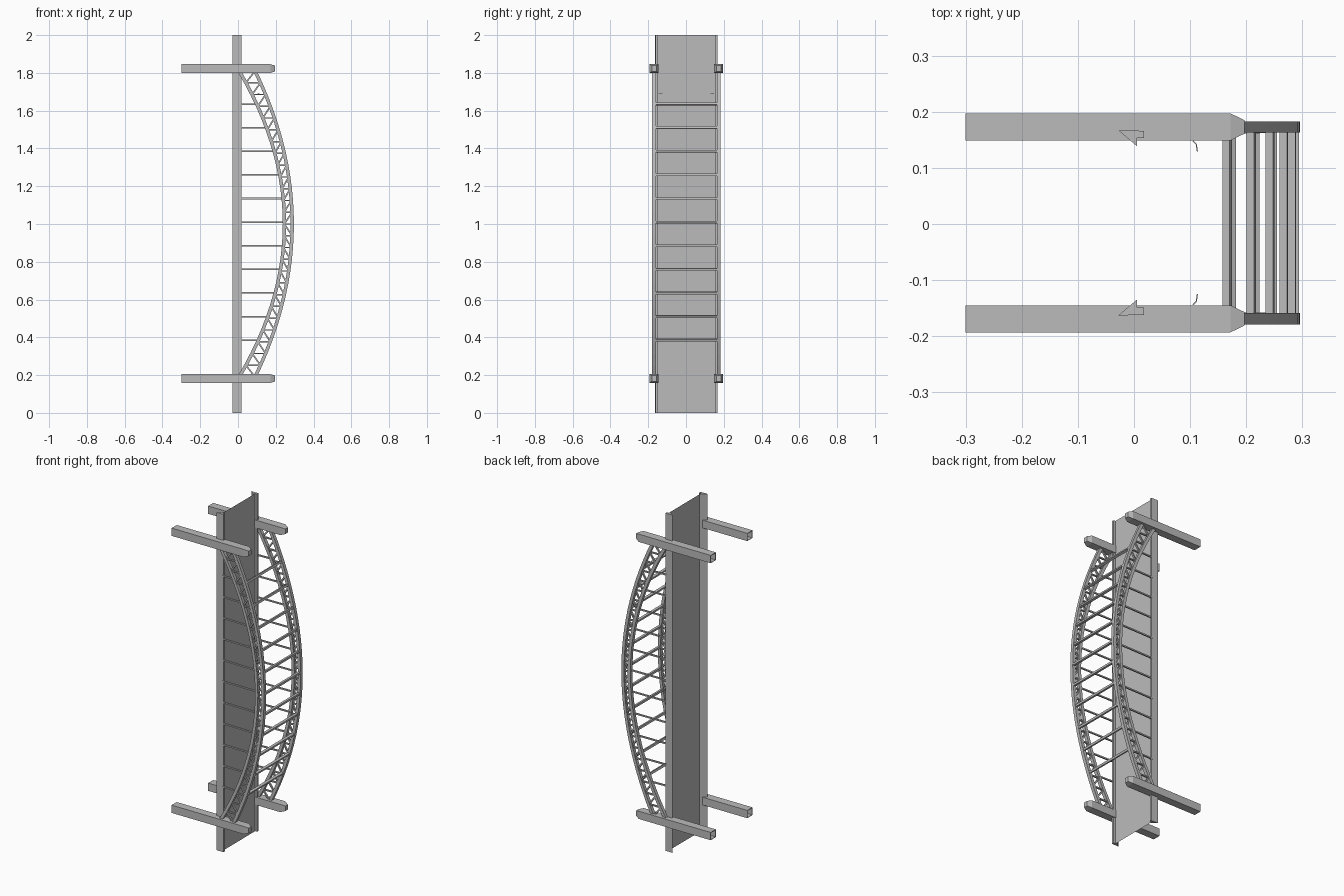
import bpy, bmesh
from mathutils import Vector

cube = bpy.data.objects.get("Cube")
if cube:
    bpy.data.objects.remove(cube)

grey = bpy.data.materials.new("steel_grey")
COLOUR = (0.5, 0.5, 0.5, 1)
grey.diffuse_color = COLOUR
grey.use_nodes = True
grey.node_tree.nodes["Principled BSDF"].inputs["Base Color"].default_value = COLOUR

MID_Y = 0.002      # centre line of the deck
TRUSS_Y = 0.171    # distance of each arch from the centre line
SIDES = (("right", -1), ("left", 1))


def finish(name, bm):
    bmesh.ops.recalc_face_normals(bm, faces=bm.faces)
    mesh = bpy.data.meshes.new(name)
    bm.to_mesh(mesh)
    bm.free()
    mesh.materials.append(grey)
    obj = bpy.data.objects.new(name, mesh)
    bpy.context.collection.objects.link(obj)
    return obj


def loft(bm, rings, caps=(True, True)):
    """Skin a row of closed rings of points."""
    loops = [[bm.verts.new(p) for p in ring] for ring in rings]
    n = len(loops[0])
    for a, b in zip(loops, loops[1:]):
        for i in range(n):
            j = (i + 1) % n
            bm.faces.new((a[i], a[j], b[j], b[i]))
    for loop, cap in zip((loops[0], loops[-1]), caps):
        if cap:
            bm.faces.new(loop)


def square(centre, u, v):
    return [centre + u + v, centre - u + v, centre - u - v, centre + u - v]


def bar(bm, a, b, u, width, depth):
    """Straight rectangular bar whose width lies along u."""
    a, b = Vector(a), Vector(b)
    along = (b - a).normalized()
    u = Vector(u)
    u = (u - along * u.dot(along)).normalized() * width / 2
    v = along.cross(u).normalized() * depth / 2
    loft(bm, [square(a, u, v), square(b, u, v)])


# Arch shapes: x as a function of height
def outer_x(z):
    return 0.287 - 0.30 * (z - 1) ** 2


def inner_x(z):
    return 0.246 - 0.365 * (z - 1) ** 2


PANELS = 26
LEVELS = [0.19 + 1.62 * i / PANELS for i in range(PANELS + 1)]
HANGERS = [1.01 + 0.125 * i for i in range(-5, 6)]
Y_AXIS = Vector((0, 1, 0))

# Flat deck sheet
bm = bmesh.new()
corners = [(0.005, MID_Y + y, z) for y, z in ((-0.138, 0), (0.138, 0), (0.138, 2), (-0.138, 2))]
bm.faces.new([bm.verts.new(c) for c in corners])
finish("deck", bm)

edge_profile = [(-0.028, 0.165), (0.005, 0.137), (0.005, 0.151),
                (0.018, 0.151), (0.018, 0.164)]

for side, s in SIDES:
    y = MID_Y + s * TRUSS_Y

    # Edge beam with a slanted inner face
    bm = bmesh.new()
    loft(bm, [[Vector((px, MID_Y + s * py, z)) for px, py in edge_profile] for z in (0, 2)])
    finish(side + "_edge_beam", bm)

    # Curved chords
    for name, curve in (("outer", outer_x), ("inner", inner_x)):
        bm = bmesh.new()
        rings = []
        for z in LEVELS:
            tangent = Vector((curve(z + 0.01) - curve(z - 0.01), 0, 0.02)).normalized()
            normal = tangent.cross(Y_AXIS)
            rings.append(square(Vector((curve(z), y, z)), normal * 0.009, Y_AXIS * 0.01))
        loft(bm, rings)
        finish(side + "_" + name + "_chord", bm)

    # Lattice between the chords, mirrored about mid span
    bm = bmesh.new()
    for i, (lo, hi) in enumerate(zip(LEVELS, LEVELS[1:])):
        if i >= PANELS // 2:
            lo, hi = hi, lo
        bar(bm, (inner_x(hi), y, hi), (outer_x(lo), y, lo), Y_AXIS, 0.01, 0.008)
        bar(bm, (inner_x(hi), y, hi), (outer_x(hi), y, hi), Y_AXIS, 0.01, 0.007)
    finish(side + "_lattice", bm)

    # Hangers from deck edge to inner chord
    bm = bmesh.new()
    for z in HANGERS:
        bar(bm, (0.01, y - s * 0.01, z), (inner_x(z), y - s * 0.007, z), Y_AXIS, 0.008, 0.008)
    finish(side + "_hangers", bm)

    # Hollow supports, open at one end and tapered at the other
    for end, z in (("lower", 0.182), ("upper", 1.823)):
        bm = bmesh.new()
        sections = [(0.155, 0.02, 0.02), (-0.3, 0.02, 0.02), (-0.3, 0.024, 0.023),
                    (0.172, 0.024, 0.023), (0.197, 0.012, 0.015)]
        loft(bm, [square(Vector((x, y, z)), Y_AXIS * hy, Vector((0, 0, hz)))
                  for x, hy, hz in sections])
        finish(side + "_" + end + "_support", bm)

    # Small curved hook beside the upper support
    bm = bmesh.new()
    path = [(0.105, 0.146), (0.111, 0.140), (0.113, 0.127)]
    for a, b in zip(path, path[1:]):
        bar(bm, *[(px, MID_Y + s * py, 1.69) for px, py in (a, b)], (0, 0, 1), 0.004, 0.002)
    finish(side + "_hook", bm)

# Cross struts between the arches, turned to follow the curve
bm = bmesh.new()
for z in HANGERS:
    tangent = Vector((-0.6 * (z - 1), 0, 1))
    ends = [(outer_x(z), MID_Y + s * 0.164, z) for _, s in SIDES]
    bar(bm, *ends, tangent, 0.012, 0.014)
finish("cross_struts", bm)
